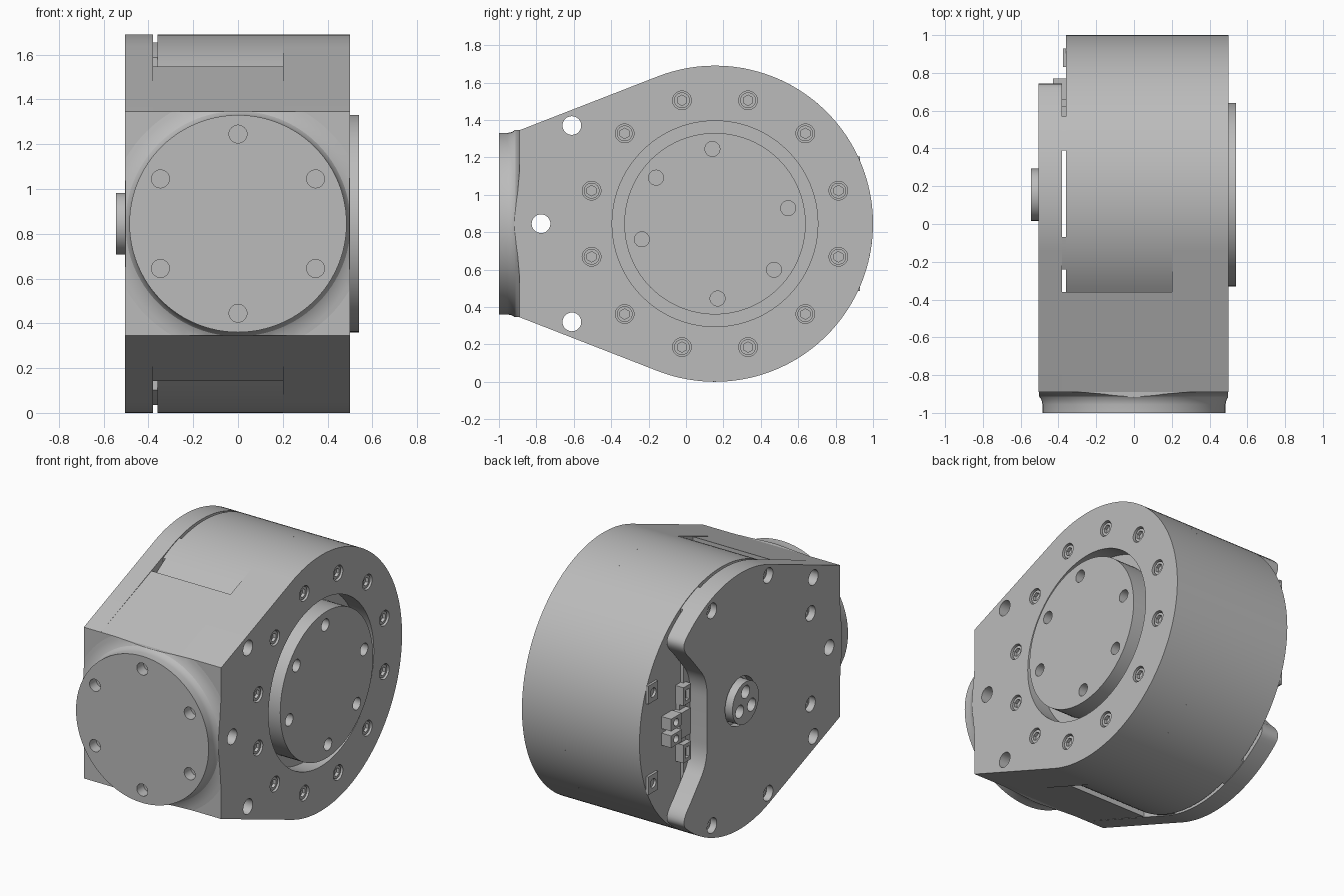
import bpy, bmesh
from math import sin, cos, radians, pi

if "Cube" in bpy.data.objects:
    bpy.data.objects.remove(bpy.data.objects["Cube"])

GREY = (0.5, 0.5, 0.5, 1)
mat = bpy.data.materials.new("machined grey")
mat.use_nodes = True
mat.diffuse_color = GREY
mat.node_tree.nodes["Principled BSDF"].inputs["Base Color"].default_value = GREY

CY, CZ, R = 0.155, 0.845, 0.845      # drum axis and radius
FRONT, HALF = -0.89, 0.5             # front face and its half height
TAN = 110.9                          # angle where the sloped sides meet the drum
OUT = -0.505                         # outer face of the cover


def arc(cu, cv, r, a0, a1, n):
    return [(cu + r * cos(radians(a0 + (a1 - a0) * i / n)),
             cv + r * sin(radians(a0 + (a1 - a0) * i / n))) for i in range(n + 1)]


def disc(u, v, r, n=32, turn=0):
    return arc(u, v, r, turn, turn + 360, n)[:-1]


def box(u0, u1, v0, v1):
    return [(u0, v0), (u1, v0), (u1, v1), (u0, v1)]


def corner(p, c, q, n=8):
    """Rounded corner from p to q pulled towards c."""
    return [tuple((1 - t) ** 2 * a + 2 * t * (1 - t) * b + t * t * d
                  for a, b, d in zip(p, c, q)) for t in (i / n for i in range(n + 1))]


def mirror(pts):
    return [(u, 2 * CZ - v) for u, v in reversed(pts)]


def polar(r, angles, cu=CY, cv=CZ):
    return [(cu + r * cos(radians(a)), cv + r * sin(radians(a))) for a in angles]


def finish(bm, name):
    bmesh.ops.recalc_face_normals(bm, faces=bm.faces)
    me = bpy.data.meshes.new(name)
    bm.to_mesh(me)
    bm.free()
    me.materials.append(mat)
    ob = bpy.data.objects.new(name, me)
    bpy.context.collection.objects.link(ob)
    return ob


def solid(name, prisms, axis="x"):
    """Extrude each (outline, start, end) along the axis into one object."""
    bm = bmesh.new()
    for pts, a, b in prisms:
        ends = []
        for w in (a, b):
            ends.append([bm.verts.new((w, u, v) if axis == "x" else (u, w, v)) for u, v in pts])
            bm.faces.new(ends[-1])
        for i in range(len(pts)):
            j = (i + 1) % len(pts)
            bm.faces.new((ends[0][i], ends[0][j], ends[1][j], ends[1][i]))
    return finish(bm, name)


def carve(ob, prisms, axis="x", operation="DIFFERENCE"):
    cutter = solid("cutter", prisms, axis)
    mod = ob.modifiers.new("carve", "BOOLEAN")
    mod.operation, mod.solver, mod.object = operation, "EXACT", cutter
    dg = bpy.context.evaluated_depsgraph_get()
    me = bpy.data.meshes.new_from_object(ob.evaluated_get(dg))
    ob.modifiers.clear()
    ob.data = me
    bpy.data.objects.remove(cutter)


# Outlines of the housing in the side plane
top_front, low_front = (FRONT, CZ + HALF), (FRONT, CZ - HALF)
STEP = -0.36
slope_z = CZ + HALF + (STEP - FRONT) * 0.382
teardrop = arc(CY, CZ, R, -TAN, TAN, 96) + [top_front, low_front]
half_arc = arc(CY, CZ, R, 0, 127.6, 54)
half_step = half_arc + [(STEP, slope_z), top_front]
stepped = half_step + mirror(half_step)[:-1]
nose = [low_front, (STEP, 2 * CZ - slope_z), (STEP, slope_z), top_front]
lobe = (corner((0.5, 1.0), (0.5, 1.12), (0.56, 1.19))
        + corner((0.68, 1.33), (0.78, 1.42), (0.72, 1.473)))
half_cover = lobe + arc(CY, CZ, R, 50, TAN, 24) + [top_front]
cover_outline = half_cover + mirror(half_cover)

through = [(disc(y, z, 0.05), -1, 1) for y, z in ((-0.61, 1.37), (-0.775, CZ), (-0.61, 0.32))]
drum_screws = polar(0.683, range(15, 360, 30))
cover_screws = [(y, CZ + s * h) for y, h in ((0.45, 0.71), (-0.137, 0.72), (-0.58, 0.3))
                for s in (1, -1)]

# Housing: full outline at the output side, stepped outline behind it
drum_output = solid("drum_output_side", [(teardrop, 0.2, 0.5)])
carve(drum_output, through + [(disc(CY, CZ, 0.55, 96), 0.38, 0.6)]
      + [(disc(y, z, 0.05), 0.46, 0.6) for y, z in drum_screws])
drum_rear = solid("drum_rear_side", [(stepped, -0.36, 0.2)])
carve(drum_rear, through)

# Cover with its two lobes, and the spacers that leave slots behind it
cover = solid("cover", [(cover_outline, OUT, -0.38)])
carve(cover, through + [(disc(CY, CZ, 0.158, 48), -0.6, -0.46)]
      + [(disc(y, z, 0.05), -0.6, -0.44) for y, z in cover_screws])
spacer = solid("nose_spacer", [(nose, -0.38, -0.36)])
carve(spacer, through)
webs = solid("slot_webs", [(box(a, b, -1, 3), -0.38, -0.36)
                           for a, b in ((-0.24, -0.07), (0.39, 0.57))])
carve(webs, [(disc(CY, CZ, R - 0.004, 96), -0.5, 0)], operation="INTERSECT")

# Output disc
output = solid("output_disc", [(disc(CY, CZ, 0.485, 96), 0.37, 0.54)])
carve(output, [(disc(y, z, 0.04), 0.44, 0.6)
               for y, z in polar(0.4, (12, 92, 142, 192, 272, 322))])

# Socket screws on both sides
for name, spots, a, b, c in (("drum_screws", drum_screws, 0.45, 0.49, 0.47),
                             ("cover_screws", cover_screws, -0.43, -0.465, -0.445)):
    heads = solid(name, [(disc(y, z, 0.042), a, b) for y, z in spots])
    carve(heads, [(disc(y, z, 0.028, 6, 30), c, b * 1.1) for y, z in spots])

# Cable boss in the cover
boss = solid("cable_boss", [(disc(CY, CZ, 0.138, 48), -0.45, -0.545)])
carve(boss, [(disc(y, z, 0.042), -0.48, -0.6) for y, z in polar(0.072, (90, 210, 330))])

# Front flange: lathed neck trimmed to the nose, with a bolt circle
bm = bmesh.new()
profile = [(0, -1), (0.485, -1), (0.485, -0.955), (0.49, -0.93), (0.503, -0.912),
           (0.525, -0.9), (0.56, -0.892), (0.6, -0.888), (0.6, -0.86), (0, -0.86)]
vs = [bm.verts.new((r, y, CZ)) for r, y in profile]
es = [bm.edges.new(pair) for pair in zip(vs, vs[1:])]
bmesh.ops.spin(bm, geom=vs + es, cent=(0, 0, CZ), axis=(0, 1, 0), angle=2 * pi, steps=96)
bmesh.ops.remove_doubles(bm, verts=bm.verts, dist=0.0001)
flange = finish(bm, "front_flange")
carve(flange, [(box(OUT + 0.002, 0.498, CZ - HALF, CZ + HALF), -1.1, -0.8)], "y", "INTERSECT")
carve(flange, [(disc(x, z, 0.04), -1.1, -0.93)
               for x, z in polar(0.4, range(30, 390, 60), 0, CZ)], "y")

# Connectors in the recess at the back
strip = solid("connector_strip", [(box(0.55, 0.62, 0.6, 1.07), -0.36, -0.385)]
              + [(box(0.545, 0.625, z - 0.06, z + 0.06), -0.36, -0.42) for z in (0.65, 1.03)])
carve(strip, [(box(0.565, 0.605, z - 0.035, z + 0.035), -0.395, -0.5) for z in (0.65, 1.03)])
plug = solid("connector_plug", [(box(0.55, 0.66, 0.76, 0.93), -0.36, -0.42)]
             + [(box(0.66, 0.77, z - 0.04, z + 0.04), -0.36, -0.43) for z in (0.79, 0.9)])
carve(plug, [(disc(0.715, z, 0.025, 16), -0.39, -0.5) for z in (0.79, 0.9)])

# Small clips on the rear rim
clips = solid("rim_clips", [(box(0.83, 0.93, z - 0.06, z + 0.06), -0.36, -0.376)
                            for z in (CZ - 0.3, CZ + 0.3)])
carve(clips, [(disc(0.88, z, 0.03, 16), -0.3, -0.4) for z in (CZ - 0.3, CZ + 0.3)])

# Smooth round walls, keep machined edges sharp
bpy.ops.object.select_all(action="DESELECT")
for ob in bpy.context.collection.objects:
    if ob.type == "MESH" and ob.data.materials and ob.data.materials[0] == mat:
        ob.select_set(True)
        bpy.context.view_layer.objects.active = ob
bpy.ops.object.shade_smooth_by_angle(angle=radians(25))
